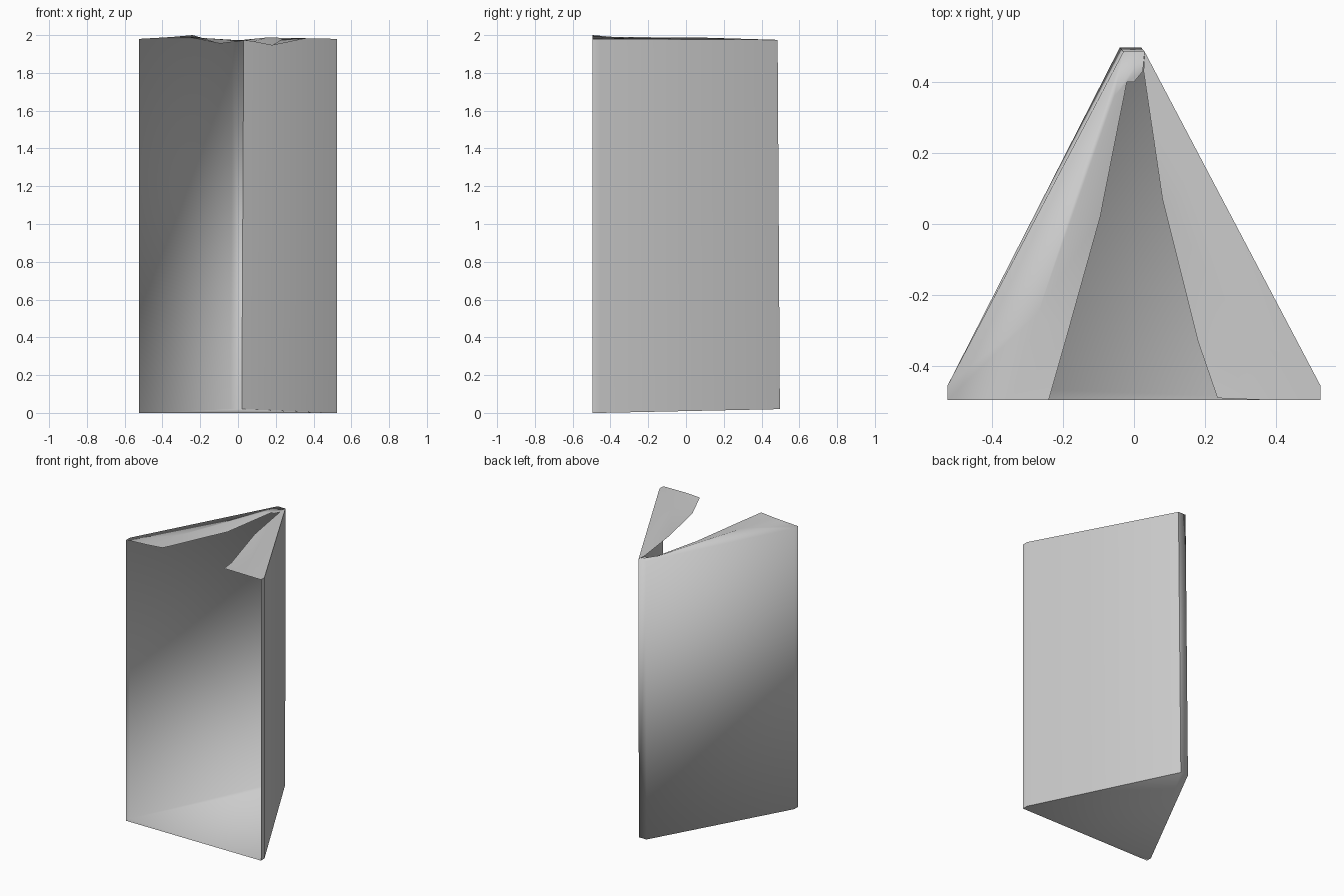
import bpy
import bmesh

# Remove the default object
cube = bpy.data.objects.get("Cube")
if cube:
    bpy.data.objects.remove(cube, do_unlink=True)

# One plain card colour
card = bpy.data.materials.new("grey card")
card.use_nodes = True
colour = (0.6, 0.6, 0.6, 1.0)
card.diffuse_color = colour
card.node_tree.nodes["Principled BSDF"].inputs["Base Color"].default_value = colour


def sheet(name, points, faces):
    """Make a smooth thin sheet from named points and faces listed by name."""
    bm = bmesh.new()
    verts = {key: bm.verts.new(co) for key, co in points.items()}
    for face in faces:
        bm.faces.new([verts[key] for key in face.split()])
    mesh = bpy.data.meshes.new(name)
    bm.to_mesh(mesh)
    bm.free()
    mesh.materials.append(card)
    mesh.shade_smooth()
    obj = bpy.data.objects.new(name, mesh)
    bpy.context.collection.objects.link(obj)
    return obj


def row(prefix, coords):
    return {f"{prefix}{i}": co for i, co in enumerate(coords)}


W, FRONT, LIP, TOP = 0.525, -0.495, -0.455, 1.98

# Corners of the folded card, from the open front round the back edge
bottom_left = [(-W, FRONT, 0), (-W, LIP, 0), (-0.04, 0.497, 0.02), (0.02, 0.497, 0.02)]
top_left = [(-W, FRONT, TOP), (-W, LIP, TOP), (-0.03, 0.485, 1.975), (0.03, 0.485, 1.975)]
bottom_right = [(W, FRONT, 0), (W, LIP, 0), bottom_left[3]]
top_right = [(W, FRONT, TOP), (W, LIP, TOP), top_left[3]]

# Wall, narrow back, floor and curled top flap in one continuous sheet
points = row("b", bottom_left) | row("t", top_left) | row("r", bottom_right[:2])
points |= row("m", [(-0.35, FRONT, 1.99), (-0.27, -0.25, 1.99),
                    (-0.16, 0.05, 1.983), (-0.055, 0.36, 1.975)])
points |= row("i", [(-0.24, FRONT, 2.0), (-0.19, -0.32, 1.985), (-0.095, 0.02, 1.955),
                    (-0.02, 0.4, 1.965), (0.0, 0.4, 1.965), (0.025, 0.43, 1.97)])
walls = [f"b{i + 1} b{i} t{i} t{i + 1}" for i in range(3)]
curl = [f"m{i} i{i} i{i + 1} m{i + 1}" for i in range(3)]
sheet("folded_wall_and_floor", points, walls + curl + [
    "b0 b1 b2 b3 r1 r0",
    "t0 m0 m1 t1",
    "t1 m1 m2 m3 t2",
    "t2 m3 i3 i4 i5 t3",
])

# Plain opposite wall
points = row("b", bottom_right) | row("t", top_right)
wall = sheet("side_wall", points, [f"b{i} b{i + 1} t{i + 1} t{i}" for i in range(2)])
bpy.context.view_layer.objects.active = wall
wall.select_set(True)
bpy.ops.object.shade_smooth_by_angle()
wall.select_set(False)

# Curled top flap of the opposite wall
points = row("t", top_right)
points |= row("m", [(0.36, FRONT, 1.982), (0.28, -0.25, 1.985), (0.15, 0.08, 1.987)])
points |= row("i", [(0.235, -0.49, 1.98), (0.18, -0.33, 1.945),
                    (0.08, 0.07, 1.965), (0.027, 0.43, 1.972)])
sheet("side_flap", points, [
    "t0 t1 m1 m0",
    "t1 t2 i3 m2 m1",
    "m0 m1 i1 i0",
    "m1 m2 i2 i1",
    "m2 i3 i2",
])
